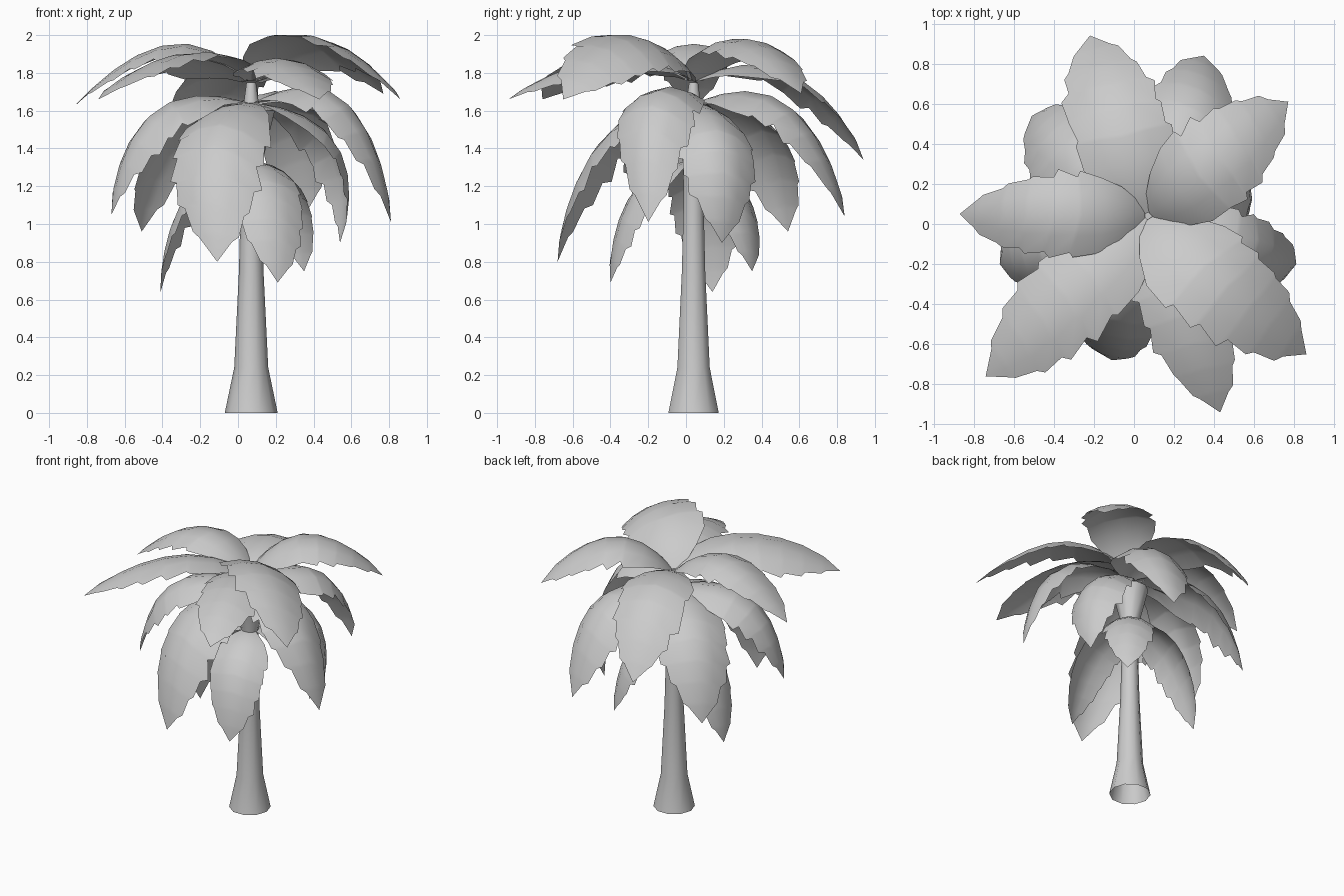
import bpy, bmesh, math, random
from mathutils import Vector

cube = bpy.data.objects.get("Cube")
if cube:
    bpy.data.objects.remove(cube, do_unlink=True)

random.seed(4)
CENTRE = Vector((0.07, 0.04, 0))

grey = bpy.data.materials.new("plain_grey")
grey.use_nodes = True
grey.diffuse_color = (0.6, 0.6, 0.6, 1)
grey.node_tree.nodes["Principled BSDF"].inputs["Base Color"].default_value = (0.6, 0.6, 0.6, 1)


def finish(name, bm, angle):
    bmesh.ops.remove_doubles(bm, verts=bm.verts, dist=0.0005)
    mesh = bpy.data.meshes.new(name)
    bm.to_mesh(mesh)
    bm.free()
    mesh.materials.append(grey)
    obj = bpy.data.objects.new(name, mesh)
    bpy.context.collection.objects.link(obj)
    bpy.ops.object.select_all(action='DESELECT')
    obj.select_set(True)
    bpy.context.view_layer.objects.active = obj
    bpy.ops.object.shade_smooth_by_angle(angle=math.radians(angle))


def bridge(bm, rows, closed=False):
    """Join neighbouring rows of vertices with quads."""
    for a, b in zip(rows, rows[1:]):
        n = len(a)
        for i in range(n if closed else n - 1):
            j = (i + 1) % n
            bm.faces.new((a[i], a[j], b[j], b[i]))


# Trunk: flared foot, slender stem, swollen crown with a thin stub; open underneath
def build_trunk():
    profile = [(0.14, 0), (0.09, 0.24), (0.065, 0.75), (0.055, 1.15),
               (0.06, 1.33), (0.125, 1.6), (0.04, 1.64), (0.025, 1.75)]
    sides = 10
    bm = bmesh.new()
    rows = []
    for r, z in profile:
        ring = [math.tau * i / sides for i in range(sides)]
        rows.append([bm.verts.new(CENTRE + Vector((r * math.cos(a), r * math.sin(a), z)))
                     for a in ring])
    bridge(bm, rows, closed=True)
    bm.faces.new(rows[-1])
    finish("trunk", bm, 40)


# Leaf outline: (position along the spine, relative half width), with torn notches
OUTLINE = [(0, 0.2), (0.05, 0.42), (0.12, 0.7), (0.24, 0.95), (0.38, 1.02), (0.4, 0.94),
           (0.53, 1.03), (0.55, 0.93), (0.67, 0.96), (0.69, 0.82), (0.79, 0.78),
           (0.81, 0.64), (0.9, 0.48), (0.92, 0.34), (1, 0)]
ACROSS = (-1, -0.5, 0, 0.5, 1)


def build_leaf(name, base_z, tip, reach, lift, width, droop, roll=0, sway=0):
    """Arched leaf; reach, lift and sway place the bend, roll tilts it about its spine."""
    tip = Vector(tip)
    flat = Vector((tip.x, tip.y, 0)) - CENTRE
    out = flat.normalized()
    level = Vector((-out.y, out.x, 0))
    start = CENTRE + out * 0.015 + Vector((0, 0, base_z))
    bend = CENTRE + flat * reach + level * sway + Vector((0, 0, lift))
    bm = bmesh.new()
    rows = []
    for t, w in OUTLINE:
        jag = {s: random.uniform(0.94, 1.06) for s in (-1, 1)}
        row = []
        for u in ACROSS:
            s = min(1, t + 0.12 * abs(u) * t * (1 - t) + 0.1 * u * t * (1 - t))
            point = start * (1 - s) ** 2 + bend * 2 * s * (1 - s) + tip * s * s
            along = ((bend - start) * (1 - s) + (tip - bend) * s).normalized()
            side = level * math.cos(roll) + along.cross(level) * math.sin(roll)
            k = u * w * (jag[1] if u > 0 else jag[-1])
            row.append(bm.verts.new(point + side * k * width
                                    - along.cross(side) * droop * k * k))
        rows.append(row)
    bridge(bm, rows)
    finish(name, bm, 60)


build_trunk()

# Upper tier: arching outward
UPPER = [((-0.22, 0.94, 1.34), 0.6, 2.05, 0.24, 0), ((0.86, -0.65, 1.66), 0.42, 2.24, 0.26, -0.35),
         ((0.43, -0.94, 1.66), 0.42, 2.04, 0.21, 0), ((-0.87, 0.05, 1.62), 0.42, 2.21, 0.21, 0),
         ((-0.74, -0.76, 1.66), 0.42, 2.09, 0.24, 0.2), ((0.77, 0.61, 1.69), 0.42, 2.24, 0.23, 0)]
for i, (tip, reach, lift, width, roll) in enumerate(UPPER, 1):
    build_leaf(f"upper_leaf_{i}", 1.76, tip, reach, lift, width, 0.07, roll)

# Middle tier: bending over and hanging
MIDDLE = [((0.35, 0.84, 1.04), 0.78, 1.91, 0.23, -0.08), ((-0.51, 0.54, 0.96), 0.85, 1.75, 0.25, 0),
          ((-0.67, -0.2, 1.05), 0.88, 1.84, 0.22, 0), ((-0.11, -0.68, 0.8), 0.88, 1.67, 0.25, -0.13),
          ((0.81, -0.2, 1.01), 0.86, 1.98, 0.21, -0.1), ((0.54, 0.19, 0.9), 1.38, 1.58, 0.21, 0)]
for i, (tip, reach, lift, width, sway) in enumerate(MIDDLE, 1):
    build_leaf(f"middle_leaf_{i}", 1.64, tip, reach, lift, width, 0.11, 0, sway)

# Lower tier: short leaves below the crown
LOWER = [((0.21, -0.4, 0.69), 0.19), ((-0.41, 0.14, 0.64), 0.18), ((0.35, 0.35, 0.75), 0.17)]
for i, (tip, width) in enumerate(LOWER, 1):
    build_leaf(f"lower_leaf_{i}", 1.33, tip, 0.92, 1.32, width, 0.07)
